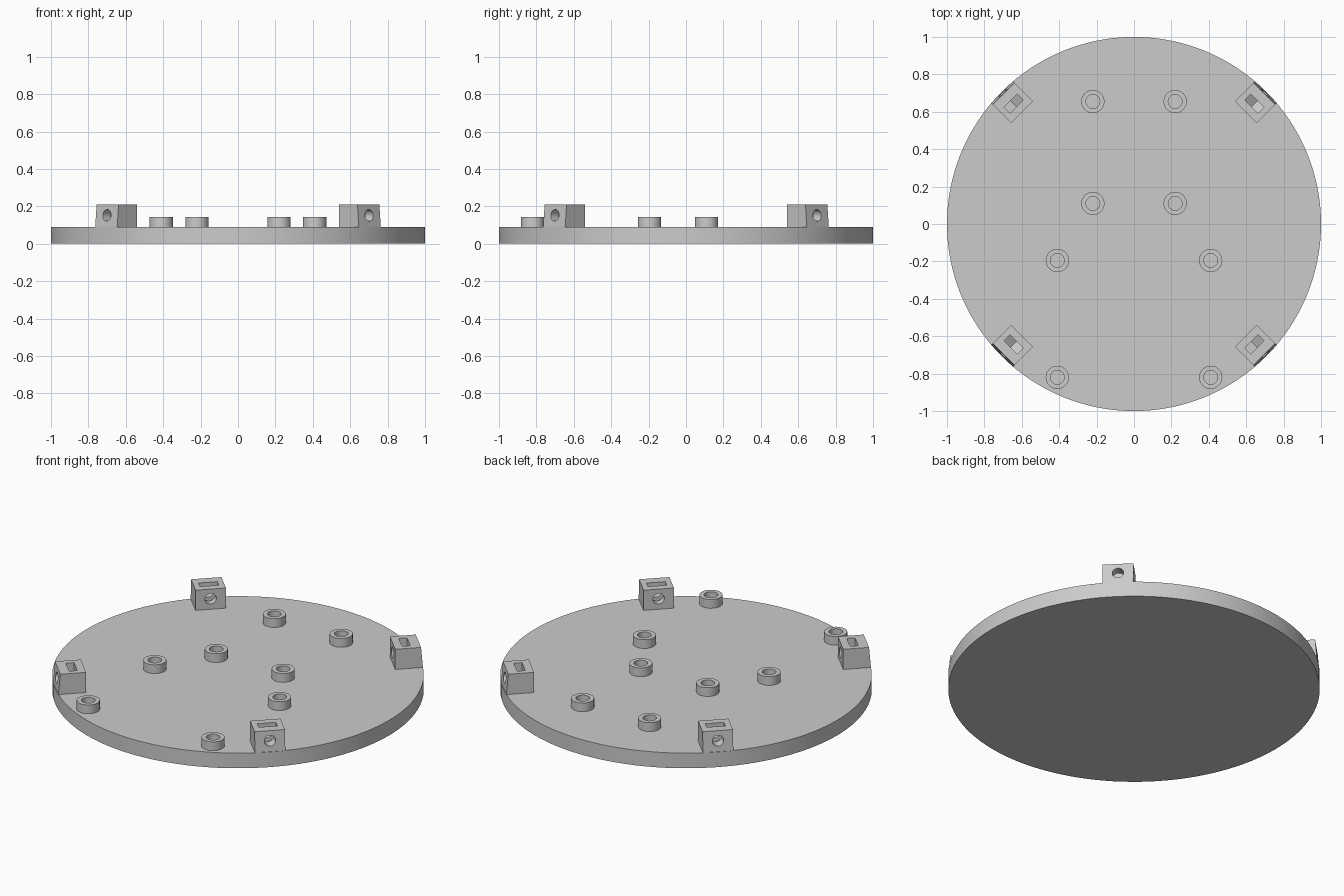
import bpy
import bmesh
from math import cos, sin, pi, radians
from mathutils import Matrix, Vector

cube = bpy.data.objects.get("Cube")
if cube:
    bpy.data.objects.remove(cube, do_unlink=True)

grey = bpy.data.materials.new("light grey plastic")
grey.use_nodes = True
colour = (0.6, 0.6, 0.6, 1)
grey.diffuse_color = colour
grey.node_tree.nodes["Principled BSDF"].inputs["Base Color"].default_value = colour

PLATE_TOP = 0.09
BLOCK_TOP = 0.21
HOLE_Z = 0.152


def add_object(name, mesh):
    obj = bpy.data.objects.new(name, mesh)
    bpy.context.collection.objects.link(obj)
    return obj


def finish(bm, name):
    """Turn a bmesh into a grey mesh with sharp corners and smooth curves."""
    bmesh.ops.recalc_face_normals(bm, faces=bm.faces)
    mesh = bpy.data.meshes.new(name)
    bm.to_mesh(mesh)
    bm.free()
    mesh.materials.append(grey)
    mesh.shade_smooth()
    mesh.set_sharp_from_angle(angle=radians(30))
    return mesh


def prism(name, outline, along):
    """Extrude a closed outline along a vector."""
    bm = bmesh.new()
    face = bm.faces.new([bm.verts.new(p) for p in outline])
    result = bmesh.ops.extrude_face_region(bm, geom=[face], use_keep_orig=True)
    moved = [v for v in result["geom"] if isinstance(v, bmesh.types.BMVert)]
    bmesh.ops.translate(bm, verts=moved, vec=Vector(along))
    return finish(bm, name)


def circle(radius, z, count):
    return [(radius * cos(2 * pi * i / count), radius * sin(2 * pi * i / count), z)
            for i in range(count)]


# Round base plate
add_object("base_plate", prism("base_plate", circle(1, 0, 128), (0, 0, PLATE_TOP)))

# Hollow standoff: outer wall, top rim, bore
bm = bmesh.new()
profile = [(0.062, PLATE_TOP), (0.062, 0.142), (0.037, 0.142), (0.037, PLATE_TOP)]
rings = [[bm.verts.new(p) for p in circle(r, z, 40)] for r, z in profile]
for a, b in zip(rings, rings[1:] + rings[:1]):
    for i in range(40):
        j = (i + 1) % 40
        bm.faces.new((a[i], a[j], b[j], b[i]))
standoff_mesh = finish(bm, "standoff")

for row, (x, y) in enumerate([(0.22, 0.655), (0.22, 0.11), (0.41, -0.195), (0.41, -0.82)]):
    for side, label in ((1, "left"), (-1, "right")):
        obj = add_object(f"standoff_{label}_{row + 1}", standoff_mesh)
        obj.location = (side * x, y, 0)

# Mounting block, modelled along +x with a slightly sloped outer face
half = 0.083
block = add_object("mounting_block", prism(
    "mounting_block",
    [(0.845, -half, PLATE_TOP), (0.9965, -half, PLATE_TOP),
     (0.986, -half, BLOCK_TOP), (0.845, -half, BLOCK_TOP)], (0, 2 * half, 0)))

# Cutters: nut slot with a pointed floor, and a round screw hole
slot = [(0.8875, y, z) for y, z in
        ((-0.051, 0.3), (-0.051, 0.122), (0, 0.093), (0.051, 0.122), (0.051, 0.3))]
cutters = [add_object("nut_slot_cutter", prism("nut_slot_cutter", slot, (0.045, 0, 0)))]
hole = [(0.8, x, HOLE_Z + y) for x, y, _ in circle(0.031, 0, 32)]
cutters.append(add_object("screw_hole_cutter", prism("screw_hole_cutter", hole, (0.3, 0, 0))))
for cutter in cutters:
    cutter.hide_render = True
    mod = block.modifiers.new(cutter.name, "BOOLEAN")
    mod.operation = "DIFFERENCE"
    mod.solver = "EXACT"
    mod.object = cutter

bpy.context.view_layer.update()
evaluated = block.evaluated_get(bpy.context.evaluated_depsgraph_get())
block_mesh = bpy.data.meshes.new_from_object(evaluated)
block_mesh.set_sharp_from_angle(angle=radians(30))
for helper in cutters + [block]:
    bpy.data.objects.remove(helper, do_unlink=True)

# Four blocks around the rim
for i, corner in enumerate(("back_left", "back_right", "front_right", "front_left")):
    obj = add_object(f"mounting_block_{corner}", block_mesh)
    obj.matrix_world = Matrix.Rotation(radians(45 + 90 * i), 4, "Z")
